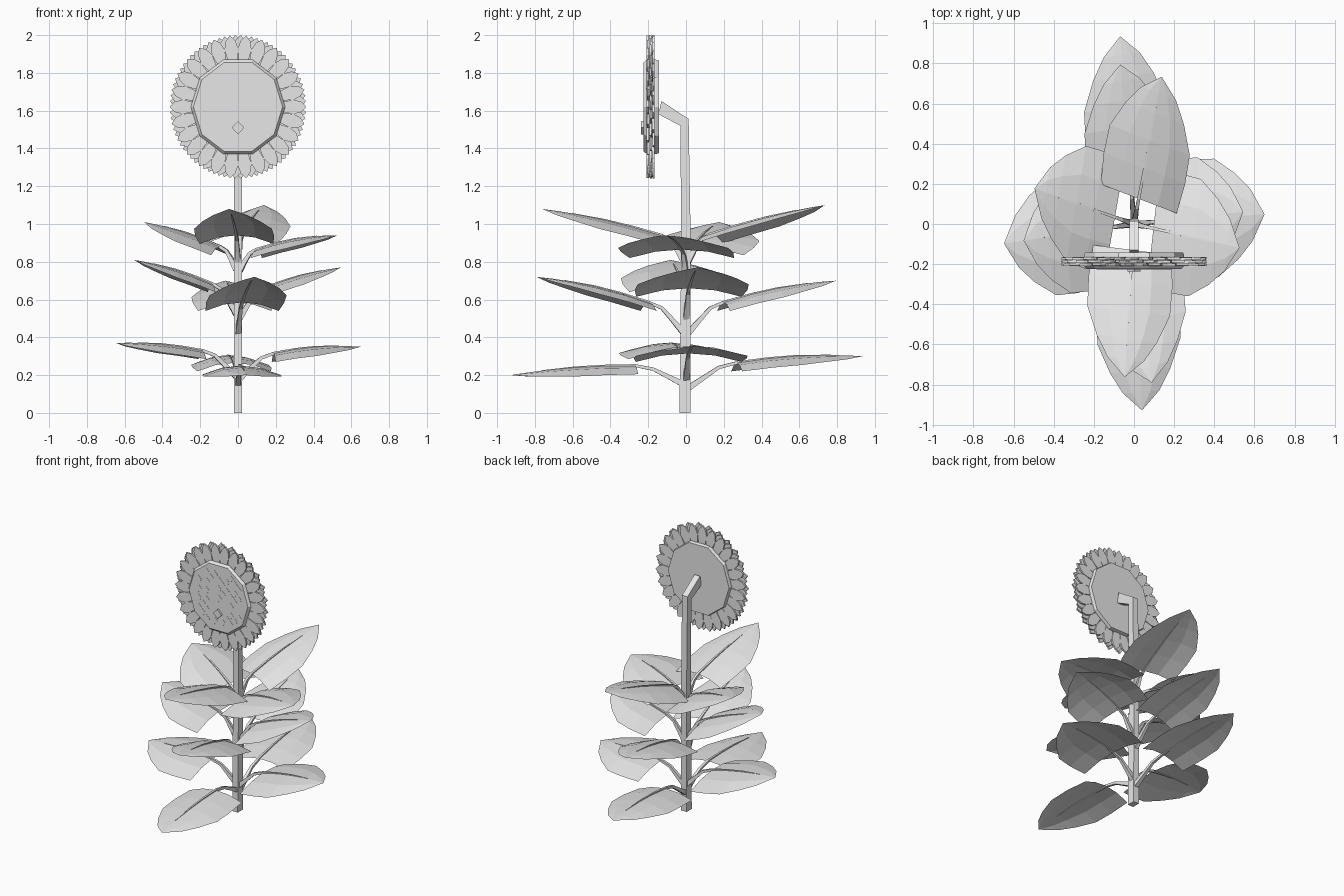
import bpy, bmesh, random
from math import sin, cos, pi, radians
from mathutils import Vector

cube = bpy.data.objects.get("Cube")
if cube:
    bpy.data.objects.remove(cube, do_unlink=True)

grey = bpy.data.materials.new("plain grey")
grey.use_nodes = True
grey.diffuse_color = (0.8, 0.8, 0.8, 1)
grey.node_tree.nodes["Principled BSDF"].inputs["Base Color"].default_value = grey.diffuse_color


def finish(bm, name, closed=True):
    if closed:
        bmesh.ops.recalc_face_normals(bm, faces=bm.faces)
    mesh = bpy.data.meshes.new(name)
    bm.to_mesh(mesh)
    bm.free()
    mesh.materials.append(grey)
    ob = bpy.data.objects.new(name, mesh)
    bpy.context.collection.objects.link(ob)
    return ob


def loft(bm, rings):
    """Closed solid through rings with equal point counts."""
    loops = [[bm.verts.new(p) for p in ring] for ring in rings]
    n = len(loops[0])
    for a, b in zip(loops, loops[1:]):
        for i in range(n):
            j = (i + 1) % n
            bm.faces.new((a[i], a[j], b[j], b[i]))
    bm.faces.new(loops[0])
    bm.faces.new(loops[-1])


def tube(bm, path, radii):
    """Tapered four-sided tube along a path."""
    rings = []
    for i, p in enumerate(path):
        d = (path[min(i + 1, len(path) - 1)] - path[max(i - 1, 0)]).normalized()
        side = d.cross(Vector((0, 0, 1))).normalized()
        up = side.cross(d)
        rings.append([p + (side * a + up * b) * radii[i]
                      for a, b in ((1, 1), (-1, 1), (-1, -1), (1, -1))])
    loft(bm, rings)


# Stem: square section, bent forward at the top to meet the head
bm = bmesh.new()
rings = []
for y, z, half, lean in ((-0.006, 0, 0.029, 0), (0, 0.9, 0.025, 0),
                         (-0.008, 1.538, 0.022, 0.018), (-0.138, 1.616, 0.02, 0.035)):
    # lean turns each section towards the front
    dy = half if lean < 0.03 else 0.008
    rings.append([(sx * 0.022, y + sy * dy, z + sy * lean) for sx, sy in
                  ((1, 1), (-1, 1), (-1, -1), (1, -1))])
loft(bm, rings)
finish(bm, "stem")

# Leaves: broad cut base, pointed tip, drooping edges
OUTLINE = ((0, 0.28), (0.25, 0.3), (0.48, 0.295), (0.7, 0.215), (0.86, 0.13), (1, 0))
SQUASH = 0.7  # the plant is narrower from side to side


def place(azimuth, r, side, z):
    a = radians(azimuth)
    return Vector(((r * cos(a) - side * sin(a)) * SQUASH, r * sin(a) + side * cos(a), z))


def make_leaf(name, azimuth, base_r, tip_r, stem_z, base_z, tip_z, arch):
    def rib_point(t):
        return base_r + (tip_r - base_r) * t, base_z + (tip_z - base_z) * t + arch * 4 * t * (1 - t)

    bm = bmesh.new()
    rows = []
    for t, width in OUTLINE[:-1]:
        r, z = rib_point(t)
        rows.append([bm.verts.new(place(azimuth, r, width * s, z - 0.045 * s * s * width / 0.28))
                     for s in (-1, -0.5, 0, 0.5, 1)])
    for a, b in zip(rows, rows[1:]):
        for i in range(4):
            bm.faces.new((a[i], b[i], b[i + 1], a[i + 1]))
    tip = bm.verts.new(place(azimuth, tip_r, 0, tip_z))
    for i in range(4):
        bm.faces.new((rows[-1][i], tip, rows[-1][i + 1]))
    finish(bm, name + "_leaf", closed=False)

    # stalk from the stem, running on as the leaf rib
    bm = bmesh.new()
    rise = base_z - stem_z
    path = [place(azimuth, 0.01, 0, stem_z),
            place(azimuth, base_r * 0.35, 0, stem_z + rise * 0.42),
            place(azimuth, base_r * 0.65, 0, stem_z + rise * 0.82)]
    for t in (0, 0.25, 0.48, 0.75):
        r, z = rib_point(t)
        path.append(place(azimuth, r, 0, z))
    tube(bm, path, (0.016, 0.012, 0.009, 0.008, 0.006, 0.005, 0.002))
    finish(bm, name + "_stalk")


# azimuth, base radius, tip radius, stem height, base height, tip height, arch
for name, *spec in (
    ("low_front", 273.5, 0.27, 0.93, 0.15, 0.25, 0.2, 0.015),
    ("low_back", 96, 0.27, 0.94, 0.13, 0.265, 0.3, 0.02),
    ("low_right", 186, 0.27, 0.93, 0.19, 0.33, 0.37, 0.015),
    ("low_left", 3, 0.27, 0.93, 0.18, 0.315, 0.35, 0.018),
    ("middle_front", 279, 0.2, 0.8, 0.42, 0.585, 0.72, 0.02),
    ("middle_back", 97, 0.2, 0.8, 0.42, 0.585, 0.7, 0.02),
    ("middle_right", 186, 0.2, 0.79, 0.52, 0.685, 0.81, 0.015),
    ("middle_left", 4.5, 0.2, 0.78, 0.5, 0.66, 0.77, 0.015),
    ("high_front", 265, 0.13, 0.765, 0.8, 0.94, 1.08, 0.015),
    ("high_back", 75, 0.13, 0.76, 0.8, 0.945, 1.1, 0.015),
    ("high_right", 166, 0.14, 0.73, 0.76, 0.88, 1.01, 0.015),
    ("high_left", 351, 0.14, 0.76, 0.75, 0.865, 0.94, 0.02),
):
    make_leaf(name, *spec)

# Flower head, slightly taller than wide
HEAD_Z, TALL = 1.62, 1.05


def head_point(x, y, z):
    return (x, y, HEAD_Z + z * TALL)


def ngon(radius, y, n=10):
    return [head_point(radius * cos(2 * pi * i / n), y, radius * sin(2 * pi * i / n))
            for i in range(n)]


bm = bmesh.new()
loft(bm, [ngon(0.236, -0.224), ngon(0.25, -0.208), ngon(0.25, -0.16), ngon(0.245, -0.143)])
finish(bm, "seed_disc")

# Seeds: one standing out, the rest almost flush
random.seed(4)
bm = bmesh.new()


def seed(x, z, size, front):
    loft(bm, [ngon_at(x, z, size, y) for y in (front, -0.22)])


def ngon_at(x, z, size, y):
    return [head_point(x + size * a, y, z + size * b) for a, b in ((1, 0), (0, 1), (-1, 0), (0, -1))]


for i in range(-6, 7):
    for j in range(-6, 7):
        x, z = i * 0.032, j * 0.032
        if (i + j) % 2 == 0 and x * x + z * z < 0.036 and random.random() < 0.6:
            seed(x, z, 0.026, -0.2255)
seed(0, -0.105, 0.033, -0.237)
finish(bm, "seeds")

# Petals: three staggered layers of thick pointed petals
PETAL = ((0.2, 0.014), (0.25, 0.028), (0.295, 0.036), (0.335, 0.026))
COUNT = 26
for layer in range(3):
    bm = bmesh.new()
    y = -0.208 + layer * 0.0145
    shape = [(r, -w) for r, w in PETAL] + [(0.362, 0)] + [(r, w) for r, w in reversed(PETAL)]
    for k in range(COUNT):
        a = 2 * pi * (k + layer / 3) / COUNT
        # alternate depth a little so neighbours overlap
        shift = 0.002 * (k % 2)
        loft(bm, [[head_point(r * cos(a) - w * sin(a), y + shift + d, r * sin(a) + w * cos(a))
                   for r, w in shape] for d in (0, 0.0115)])
    finish(bm, "petal_layer_" + str(layer + 1))
